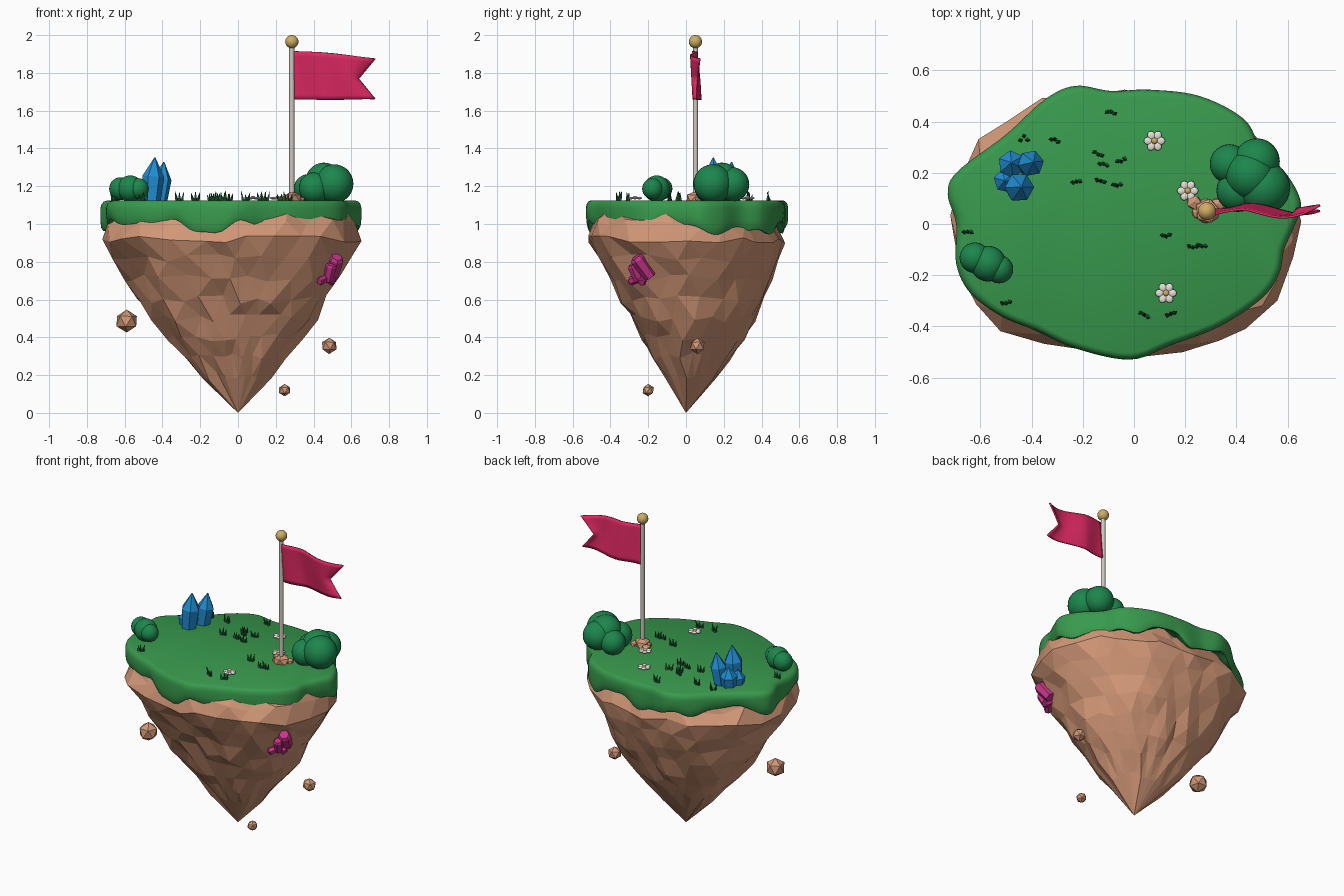
import bpy, bmesh, math, random
from mathutils import Vector, Matrix

if "Cube" in bpy.data.objects:
    bpy.data.objects.remove(bpy.data.objects["Cube"])

random.seed(4)
TOP = 1.125


def mat(name, c):
    m = bpy.data.materials.new(name)
    m.diffuse_color = (*c, 1)
    m.use_nodes = True
    m.node_tree.nodes["Principled BSDF"].inputs["Base Color"].default_value = m.diffuse_color
    return m


ROCK = mat("clay_rock", (0.64, 0.31, 0.185))
GRASS = mat("grass_green", (0.04, 0.32, 0.075))
BUSH = mat("bush_green", (0.012, 0.24, 0.075))
BLADE = mat("dark_green", (0.01, 0.10, 0.03))
BLUE = mat("crystal_blue", (0.015, 0.27, 0.65))
RED = mat("flag_crimson", (0.74, 0.022, 0.125))
PINK = mat("crystal_magenta", (0.58, 0.035, 0.25))
GOLD = mat("gold", (0.62, 0.42, 0.13))
POLE = mat("pale_grey", (0.62, 0.58, 0.52))
WHITE = mat("petal_white", (0.82, 0.78, 0.71))


def finish(name, bm, material, smooth=None):
    bmesh.ops.recalc_face_normals(bm, faces=bm.faces)
    me = bpy.data.meshes.new(name)
    bm.to_mesh(me)
    bm.free()
    me.materials.append(material)
    if smooth:
        me.shade_smooth()
        me.set_sharp_from_angle(angle=math.radians(smooth))
    ob = bpy.data.objects.new(name, me)
    bpy.context.collection.objects.link(ob)
    return ob


def skin(bm, rings):
    """Join closed loops of points with quads and return the vertex loops."""
    loops = [[bm.verts.new(p) for p in r] for r in rings]
    for a, b in zip(loops, loops[1:]):
        n = len(a)
        for i in range(n):
            j = (i + 1) % n
            bm.faces.new((a[i], a[j], b[j], b[i]))
    return loops


def ball(bm, c, r, scale=(1, 1, 1), spin=0):
    m = Matrix.Translation(c) @ Matrix.Rotation(spin, 4, 'Z') @ Matrix.Diagonal((*scale, 1))
    bmesh.ops.create_uvsphere(bm, u_segments=24, v_segments=14, radius=r, matrix=m)


def stone(bm, c, r, scale=(1, 1, 1), jitter=0.06):
    m = Matrix.Translation(c) @ Matrix.Rotation(random.uniform(0, 6), 4, 'Z') @ Matrix.Diagonal((*scale, 1))
    vs = bmesh.ops.create_icosphere(bm, subdivisions=1, radius=r, matrix=m)['verts']
    for v in vs:
        v.co += Vector([random.uniform(-1, 1) for _ in range(3)]) * r * jitter


def crystal(bm, base, tip, profile, sides=6):
    """Faceted prism along base-tip; profile is (fraction of length, radius)."""
    base, tip = Vector(base), Vector(tip)
    q = (tip - base).to_track_quat('Z', 'Y')
    h = (tip - base).length
    rings = [[base + q @ Vector((r * math.cos(k * math.tau / sides + .3),
                                 r * math.sin(k * math.tau / sides + .3), f * h))
              for k in range(sides)] for f, r in profile]
    loops = skin(bm, rings)
    bm.faces.new(loops[0])
    bm.faces.new(loops[-1])


# Grass cap: wavy outline with a rounded rim and dripping skirt
outline = [(.653, .08), (.60, .19), (.50, .29), (.43, .41), (.257, .50), (.06, .525), (-.09, .52),
           (-.23, .54), (-.35, .486), (-.50, .35), (-.69, .205), (-.728, .117), (-.695, 0),
           (-.695, -.155), (-.64, -.27), (-.52, -.36), (-.385, -.416), (-.23, -.486), (-.016, -.53),
           (.14, -.475), (.335, -.40), (.50, -.29), (.567, -.195), (.587, -.1), (.626, -.01)]
pts = [Vector((*p, 0)) for p in outline]
edge = []
for i in range(len(pts)):
    a, b, c, d = (pts[(i + k) % len(pts)] for k in (-1, 0, 1, 2))
    for s in range(6):
        t = s / 6
        edge.append(.5 * (2 * b + (c - a) * t + (2 * a - 5 * b + 4 * c - d) * t * t
                          + (3 * b - a - 3 * c + d) * t ** 3))


def skirt(p):
    a = math.atan2(p.y, p.x)
    return (.985 - .015 * math.cos(a) + .02 * math.sin(5 * a + 1.75)
            + .022 * math.sin(9 * a + 2.8) + .009 * math.sin(19 * a))


bm = bmesh.new()
rings = [[p * s + Vector((0, 0, skirt(p) + dz)) for p in edge]
         for s, dz in ((.86, .04), (.95, .003), (.98, 0), (.995, .018), (1, .05))]
rings += [[p * s + Vector((0, 0, z)) for p in edge]
          for s, z in ((1, 1.085), (.992, 1.106), (.975, 1.119), (.95, TOP))]
loops = skin(bm, rings)
bm.faces.new(loops[-1])
bm.faces.new(loops[0])
finish("grass_cap", bm, GRASS, 50)

# Rock body: jittered rings of an irregular outline narrowing to a point
SEG = 26
rim = [(.66, -.05), (.64, .08), (.56, .23), (.45, .36), (.26, .475), (.06, .50), (-.2, .51),
       (-.42, .465), (-.61, .32), (-.69, .16), (-.73, -.05), (-.66, -.24), (-.53, -.41),
       (-.36, -.47), (-.1, -.50), (.14, -.51), (.45, -.415), (.57, -.28)]
polar = sorted((math.atan2(y, x) % math.tau, math.hypot(x, y)) for x, y in rim)
polar = [(polar[-1][0] - math.tau, polar[-1][1])] + polar + [(polar[0][0] + math.tau, polar[0][1])]


def rim_radius(a):
    a %= math.tau
    for (a0, r0), (a1, r1) in zip(polar, polar[1:]):
        if a0 <= a <= a1:
            return r0 + (r1 - r0) * (a - a0) / (a1 - a0)


bm = bmesh.new()
rings = []
for k, (z, s) in enumerate(((1.06, .88), (1.005, .94), (.92, 1), (.82, .91), (.71, .82), (.60, .725),
                            (.50, .63), (.40, .52), (.30, .40), (.19, .26))):
    ring = []
    for i in range(SEG):
        a = (i + .5 * (k % 2)) * math.tau / SEG + random.uniform(-.05, .05)
        r = rim_radius(a) * s * random.uniform(.965, 1.015 if k < 3 else 1.04)
        dy = .035 * math.sin(math.pi * z / .95) if z < .9 else 0
        ring.append((r * math.cos(a), r * math.sin(a) + dy, z + random.uniform(-.022, .022)))
    rings.append(ring)
loops = [[bm.verts.new(p) for p in r] for r in rings]
for k, (a, b) in enumerate(zip(loops, loops[1:])):
    for i in range(SEG):
        j = (i + 1) % SEG
        if k % 2:
            bm.faces.new((a[i], a[j], b[j]))
            bm.faces.new((a[i], b[j], b[i]))
        else:
            bm.faces.new((a[i], a[j], b[i]))
            bm.faces.new((a[j], b[j], b[i]))
tip = bm.verts.new((0, 0, 0))
for i in range(SEG):
    bm.faces.new((loops[-1][i], loops[-1][(i + 1) % SEG], tip))
bm.faces.new(loops[0])
finish("rock_body", bm, ROCK)

# Floating stones and the stones at the pole foot
bm = bmesh.new()
for c, r in (((-.59, -.10, .485), .061), ((.483, .06, .355), .043), ((.247, -.20, .12), .033)):
    stone(bm, c, r, jitter=.03)
finish("floating_stones", bm, ROCK)
bm = bmesh.new()
for c, r in (((.285, .05, 1.135), .055), ((.235, .085, 1.13), .032), ((.325, .075, 1.13), .03),
             ((.25, .045, 1.13), .028)):
    stone(bm, c, r, (1, 1, .7))
finish("pole_foot_stones", bm, ROCK)

# Flag pole and finial
bm = bmesh.new()
bmesh.ops.create_cone(bm, cap_ends=True, segments=16, radius1=.014, radius2=.014, depth=.84,
                      matrix=Matrix.Translation((.285, .05, 1.53)))
finish("flag_pole", bm, POLE, 40)
bm = bmesh.new()
ball(bm, (.285, .05, 1.965), .035)
finish("pole_finial", bm, GOLD, 60)

# Waving swallow-tailed flag
bm = bmesh.new()
NU, NV = 24, 10
grid = []
for i in range(NU + 1):
    u = i / NU
    row = []
    for j in range(NV + 1):
        v = j / NV
        x = .296 + u * (.431 - .09 * (1 - abs(2 * v - 1)) * u ** 3)
        y = .047 + .024 * min(1, 3 * u) * math.sin(5.8 * u + (v - .5) * 1.1) + .025 * u ** 4
        y -= .02 * (v - .5) * (1 - u)
        z = 1.66 + v * (.255 - .035 * u) + .008 * math.sin(4 * u) * (v - .3)
        row.append(bm.verts.new((x, y, z)))
    grid.append(row)
for i in range(NU):
    for j in range(NV):
        bm.faces.new((grid[i][j], grid[i + 1][j], grid[i + 1][j + 1], grid[i][j + 1]))
flag = finish("flag", bm, RED, 50)
sol = flag.modifiers.new("thickness", 'SOLIDIFY')
sol.thickness = .009
sol.offset = 0

# Bushes from overlapping balls
for name, blobs in (
    ("large_bush", ((.455, .19, 1.228, .097), (.48, .245, 1.21, .09), (.373, .235, 1.187, .077),
                    (.405, .13, 1.19, .083), (.508, .142, 1.213, .103))),
    ("small_bush", ((-.622, -.132, 1.187, .06), (-.57, -.155, 1.187, .07), (-.527, -.177, 1.187, .055)))):
    bm = bmesh.new()
    for x, y, z, r in blobs:
        ball(bm, (x, y, z), r)
    finish(name, bm, BUSH, 60)

# Blue crystal cluster
bm = bmesh.new()
for b, t, r in (((-.46, .14, 1.10), (-.44, .145, 1.352), .058), ((-.42, .23, 1.10), (-.392, .242, 1.328), .052),
                ((-.475, .225, 1.10), (-.48, .24, 1.25), .054), ((-.495, .17, 1.10), (-.505, .17, 1.215), .048)):
    crystal(bm, b, t, ((0, r * .8), (.6, r), (1, .003)))
finish("blue_crystals", bm, BLUE)

# Magenta crystals growing from the rock side
bm = bmesh.new()
for b, t, r in (((.495, -.19, .72), (.525, -.265, .825), .04), ((.475, -.25, .70), (.495, -.285, .785), .03),
                ((.47, -.225, .715), (.51, -.235, .69), .024), ((.47, -.25, .715), (.43, -.295, .695), .024)):
    crystal(bm, b, t, ((0, r * .85), (.88, r), (1, r * .75)))
finish("magenta_crystals", bm, PINK)

# Grass tufts, each a few leaning blades
bm = bmesh.new()
for x, y in ((-.09, .435), (-.43, .335), (-.31, .325), (-.14, .275), (-.05, .25), (-.12, .23),
             (-.225, .165), (-.13, .167), (-.066, .148), (.125, -.047), (.23, -.085), (.265, -.08),
             (-.65, -.03), (-.50, -.31), (.04, -.354), (.144, -.354)):
    for dx in (-.012, 0, .012):
        b = Vector((x + dx, y + random.uniform(-.008, .008), TOP - .005))
        t = b + Vector((dx, random.uniform(-.01, .01), random.uniform(.035, .055)))
        crystal(bm, b, t, ((0, .010), (1, .001)), 4)
finish("grass_tufts", bm, BLADE)

# Flowers: six flat petals around a golden centre
petals, hearts = bmesh.new(), bmesh.new()
for x, y in ((.08, .325), (.21, .13), (.125, -.27)):
    for k in range(6):
        a = k * math.tau / 6
        ball(petals, (x + .025 * math.cos(a), y + .025 * math.sin(a), TOP + .012), .0165, (1, .9, .4), a)
    ball(hearts, (x, y, TOP + .015), .012, (1, 1, .75))
finish("flower_petals", petals, WHITE, 60)
finish("flower_centres", hearts, GOLD, 60)
